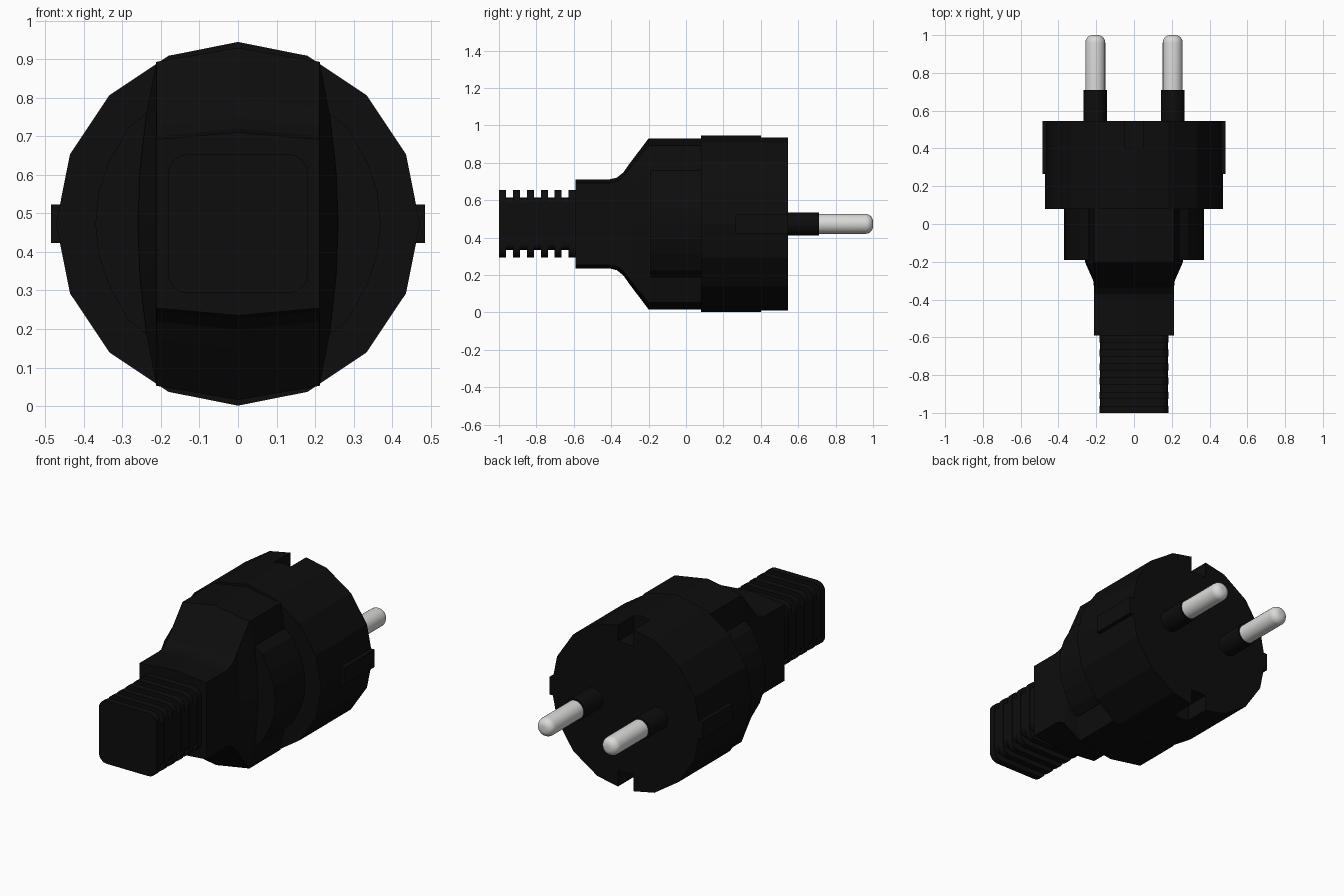
import bpy
import bmesh
from math import sin, cos, pi, radians

CZ = 0.473  # height of the plug axis

if "Cube" in bpy.data.objects:
    bpy.data.objects.remove(bpy.data.objects["Cube"], do_unlink=True)


def material(name, rgb, rough):
    m = bpy.data.materials.new(name)
    m.use_nodes = True
    m.diffuse_color = (*rgb, 1)
    bsdf = m.node_tree.nodes["Principled BSDF"]
    bsdf.inputs["Base Color"].default_value = (*rgb, 1)
    bsdf.inputs["Roughness"].default_value = rough
    return m


black = material("black plastic", (0.004, 0.004, 0.004), 0.6)
metal = material("pale metal", (0.7, 0.7, 0.69), 0.4)


def loft(name, rings, mat, smooth=False):
    """Skin (y, [(x, z), ...]) sections along y and cap both ends."""
    bm = bmesh.new()
    rows = [[bm.verts.new((x, y, z + CZ)) for x, z in pts] for y, pts in rings]
    n = len(rows[0])
    for a, b in zip(rows, rows[1:]):
        for i in range(n):
            j = (i + 1) % n
            bm.faces.new((a[i], a[j], b[j], b[i]))
    bm.faces.new(rows[0])
    bm.faces.new(rows[-1])
    bmesh.ops.recalc_face_normals(bm, faces=bm.faces)
    mesh = bpy.data.meshes.new(name)
    bm.to_mesh(mesh)
    bm.free()
    mesh.materials.append(mat)
    obj = bpy.data.objects.new(name, mesh)
    bpy.context.collection.objects.link(obj)
    if smooth:
        bpy.ops.object.select_all(action="DESELECT")
        obj.select_set(True)
        bpy.context.view_layer.objects.active = obj
        bpy.ops.object.shade_smooth_by_angle(angle=radians(40))
    return obj


def circle(r, n, cx=0):
    return [(cx + r * sin(2 * pi * i / n), r * cos(2 * pi * i / n)) for i in range(n)]


def rect(hx, hz, cx=0, cz=0):
    return [(cx + hx, cz + hz), (cx + hx, cz - hz), (cx - hx, cz - hz), (cx - hx, cz + hz)]


def rounded(hx, hz, r, seg=4):
    pts = []
    for q, (sx, sz) in enumerate([(1, 1), (-1, 1), (-1, -1), (1, -1)]):
        for k in range(seg + 1):
            a = (q + k / seg) * pi / 2
            pts.append((sx * (hx - r) + r * cos(a), sz * (hz - r) + r * sin(a)))
    return pts


def grip_section(h, mid, w=0.212, seg=6):
    """Ridged top and bottom with bowed sides."""
    side = []
    for k in range(seg + 1):
        t = 1 - 2 * k / seg
        side.append((w + (mid - w) * (1 - t * t), h * 0.92 * t))
    return [(0, h)] + side + [(0, -h)] + [(-x, z) for x, z in reversed(side)]


# Head: sixteen-sided drum with an earth notch at top and bottom
head = loft("head", [(0.08, circle(0.472, 16)), (0.545, circle(0.472, 16))], black)
for s in (1, -1):
    cutter = loft("notch_cutter", [(0.4, rect(0.05, 0.08, 0, s * 0.45)),
                                   (0.6, rect(0.05, 0.08, 0, s * 0.45))], black)
    cutter.hide_render = True
    mod = head.modifiers.new("notch", "BOOLEAN")
    mod.operation = "DIFFERENCE"
    mod.solver = "EXACT"
    mod.object = cutter
    bpy.context.view_layer.objects.active = head
    bpy.ops.object.modifier_apply(modifier=mod.name)
    bpy.data.objects.remove(cutter, do_unlink=True)

# Grip: flares from the narrow neck up to the head
stations = [(-0.59, 0.238, 0.212), (-0.41, 0.238, 0.212), (-0.37, 0.247, 0.212),
            (-0.335, 0.275, 0.212), (-0.30, 0.325, 0.216), (-0.20, 0.457, 0.26),
            (0.08, 0.457, 0.26)]
loft("grip", [(y, grip_section(h, m)) for y, h, m in stations], black)

# Side lobes behind the head
right_edge = [(0.24, 0.285), (0.285, 0.25), (0.335, 0.16), (0.362, 0.08), (0.37, 0)]
right_edge += [(x, -z) for x, z in reversed(right_edge[:-1])]
lobe = right_edge + [(-x, z) for x, z in reversed(right_edge)]
loft("side_lobes", [(-0.19, lobe), (0.08, lobe)], black)

# Strain relief: core with evenly spaced ribs
loft("relief_core", [(-0.99, rounded(0.179, 0.14, 0.035)),
                     (-0.59, rounded(0.179, 0.14, 0.035))], black)
PITCH = 0.41 / 11
for i in range(6):
    y = -1 + 2 * i * PITCH
    rib = rounded(0.182, 0.18, 0.05)
    loft(f"relief_rib_{i + 1}", [(y, rib), (y + PITCH, rib)], black)

# Side tabs, pin sleeves and pins
for side, s in (("left", 1), ("right", -1)):
    tab = rect(0.0325, 0.05, s * 0.4525)
    loft(f"{side}_tab", [(0.265, tab), (0.545, tab)], black)
    cx = s * 0.205
    loft(f"{side}_pin_sleeve", [(0.54, circle(0.062, 24, cx)), (0.71, circle(0.062, 24, cx))],
         black, True)
    tip = [(0.96 + 0.04 * sin(a), circle(0.013 + 0.04 * cos(a), 24, cx))
           for a in (k * pi / 12 for k in range(7))]
    loft(f"{side}_pin", [(0.70, circle(0.053, 24, cx))] + tip, metal, True)
